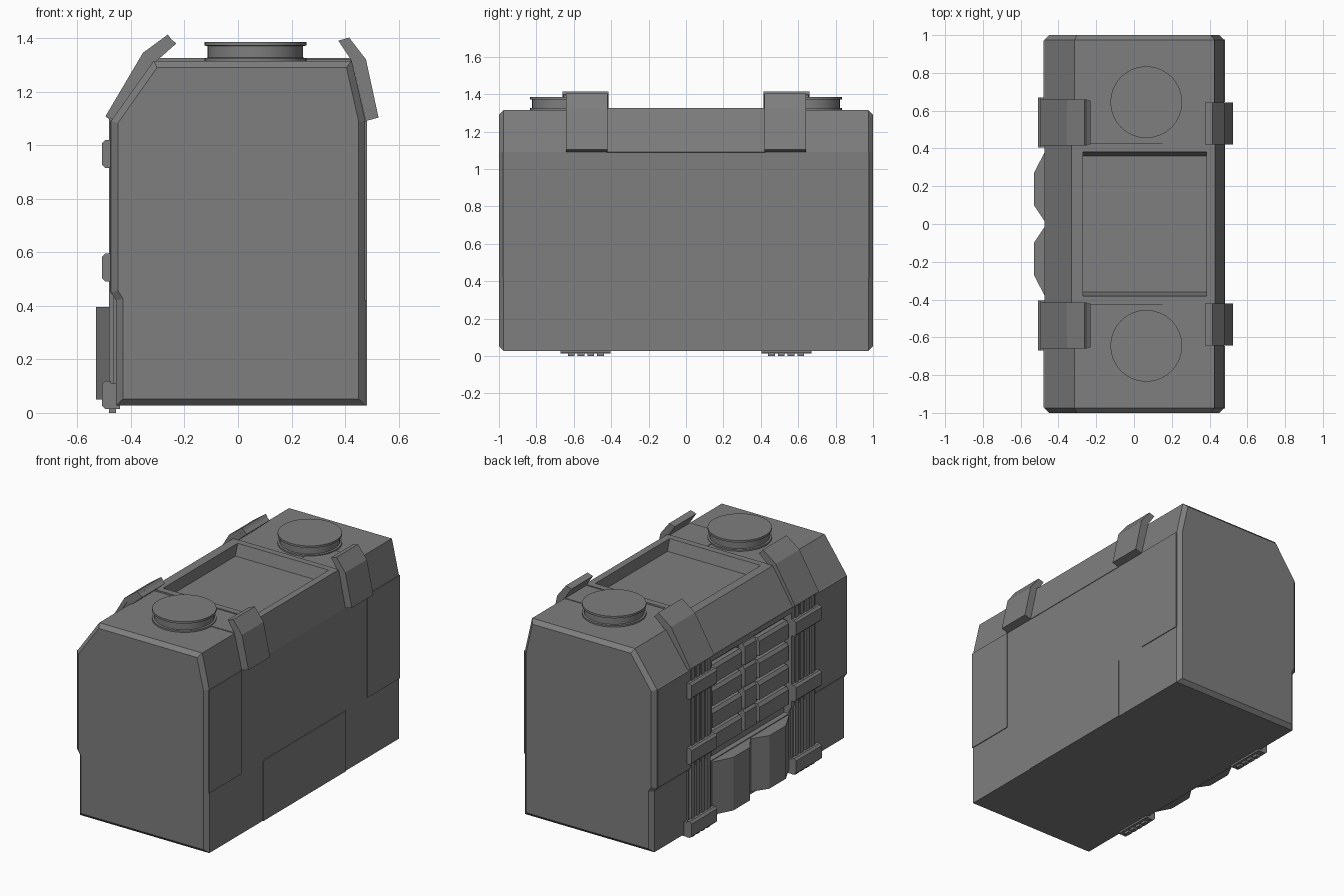
import bpy, bmesh
from math import pi, cos, sin

if "Cube" in bpy.data.objects:
    bpy.data.objects.remove(bpy.data.objects["Cube"])

# Dark grey finish for everything
dark = bpy.data.materials.new("dark_grey")
dark.diffuse_color = (0.21, 0.21, 0.21, 1)
dark.use_nodes = True
dark.node_tree.nodes["Principled BSDF"].inputs["Base Color"].default_value = dark.diffuse_color


def finish(name, bm):
    me = bpy.data.meshes.new(name)
    bm.to_mesh(me)
    bm.free()
    me.materials.append(dark)
    ob = bpy.data.objects.new(name, me)
    bpy.context.collection.objects.link(ob)
    return ob


def prism(name, pts, axis, a, b, bevel=0):
    """Extrude a 2D profile along an axis from a to b, optionally chamfering the ends."""
    place = {'x': lambda p, t: (t, p[0], p[1]),
             'y': lambda p, t: (p[0], t, p[1]),
             'z': lambda p, t: (p[0], p[1], t)}[axis]
    bm = bmesh.new()
    lo = bm.faces.new([bm.verts.new(place(p, a)) for p in pts])
    hi = bm.faces.new([bm.verts.new(place(p, b)) for p in pts])
    ends = list(lo.edges) + list(hi.edges)
    n = len(pts)
    lv, hv = list(lo.verts), list(hi.verts)
    for i in range(n):
        j = (i + 1) % n
        bm.faces.new((lv[i], lv[j], hv[j], hv[i]))
    bmesh.ops.recalc_face_normals(bm, faces=bm.faces[:])
    if bevel:
        bmesh.ops.bevel(bm, geom=ends, offset=bevel, segments=1,
                        affect='EDGES', profile=0.5)
    return finish(name, bm)


def box(name, x0, x1, y0, y1, z0, z1):
    return prism(name, [(x0, y0), (x1, y0), (x1, y1), (x0, y1)], 'z', z0, z1)


def cut(ob, cutter):
    m = ob.modifiers.new("recess", 'BOOLEAN')
    m.operation = 'DIFFERENCE'
    m.solver = 'EXACT'
    m.object = cutter
    cutter.hide_render = True
    cutter.hide_set(True)


def lathe(name, cx, cy, prof, n=32):
    """Closed stack of rings (radius, z)."""
    bm = bmesh.new()
    rings = [[bm.verts.new((cx + r * cos(2 * pi * i / n), cy + r * sin(2 * pi * i / n), z))
              for i in range(n)] for r, z in prof]
    for r0, r1 in zip(rings, rings[1:]):
        for i in range(n):
            j = (i + 1) % n
            bm.faces.new((r0[i], r0[j], r1[j], r1[i]))
    bm.faces.new(rings[0][::-1])
    bm.faces.new(rings[-1])
    ob = finish(name, bm)
    bpy.context.view_layer.objects.active = ob
    ob.select_set(True)
    bpy.ops.object.shade_smooth_by_angle()
    ob.select_set(False)


# Main shell with chamfered ends and a stepped back wall
body = prism("body", [(-0.455, 0.027), (0.476, 0.027), (0.476, 1.09), (0.425, 1.315),
                      (-0.315, 1.315), (-0.474, 1.09), (-0.474, 0.45), (-0.455, 0.42)],
             'y', -1, 1, 0.025)

# Raised centre band over the top
band = prism("top_band", [(-0.45, 1.06), (-0.472, 1.06), (-0.474, 1.095), (-0.33, 1.325),
                          (0.43, 1.325), (0.479, 1.09), (0.45, 1.08)], 'y', -0.425, 0.425)

# Tray recess in the top and the slat recess in the back
tray = prism("tray_cutter", [(-0.387, 1.34), (0.387, 1.34), (0.36, 1.25), (-0.36, 1.25)],
             'x', -0.27, 0.385)
slot = box("slot_cutter", -0.6, -0.42, -0.41, 0.41, 0.40, 1.06)
cut(body, tray)
cut(body, slot)
cut(band, tray)

# Lower panel on the right side
box("lower_panel", 0.46, 0.481, -0.425, 0.425, 0.027, 0.42)

for s in (-1, 1):
    # Corner armour panels
    box("right_corner_panel", 0.46, 0.481, s * 0.645, s * 0.978, 0.42, 1.09)
    prism("left_corner_panel", [(-0.45, 0.425), (-0.478, 0.45), (-0.478, 1.09), (-0.45, 1.105)],
          'y', s * 0.645, s * 0.972)

    # Filler caps
    lathe("filler_cap", 0.065, s * 0.645,
          [(0.19, 1.31), (0.19, 1.325), (0.178, 1.327), (0.178, 1.37), (0.19, 1.372), (0.19, 1.385)])

    # Low strip beside the cap
    box("cap_strip", 0.15, 0.42, s * 0.42, s * 0.642, 1.30, 1.319)

    # Right hooks
    prism("right_hook", [(0.375, 1.39), (0.415, 1.402), (0.478, 1.32), (0.525, 1.103),
                         (0.477, 1.09), (0.425, 1.315)], 'y', s * 0.42, s * 0.642)

    # Left hooks: inner layer and outer plate
    prism("left_hook", [(-0.457, 1.085), (-0.485, 1.11), (-0.345, 1.335), (-0.255, 1.4),
                        (-0.23, 1.38), (-0.315, 1.305)], 'y', s * 0.42, s * 0.655)
    prism("left_hook_plate", [(-0.48, 1.095), (-0.495, 1.108), (-0.355, 1.345), (-0.262, 1.413),
                              (-0.25, 1.397), (-0.335, 1.325)], 'y', s * 0.415, s * 0.66)

    # Webbing strap: vertical ribs held by three chamfered clasps
    box("strap_base", -0.465, -0.45, s * 0.425, s * 0.645, 0.015, 1.1)
    for i in range(4):
        c = s * (0.457 + 0.052 * i)
        box("strap_rib", -0.482, -0.455, c - 0.018, c + 0.018, 0, 1.1)
    for z in (0.067, 0.543, 0.967):
        prism("strap_clasp", [(-0.475, z - 0.053), (-0.495, z - 0.053), (-0.508, z - 0.04),
                              (-0.508, z + 0.04), (-0.495, z + 0.053), (-0.475, z + 0.053)],
              'y', s * 0.405, s * 0.67)
    box("clasp_base", -0.485, -0.44, s * 0.405, s * 0.67, 0.015, 0.11)

    # Faceted pouches
    prism("pouch", [(-0.43, 0), (-0.465, s * 0.002), (-0.53, s * 0.10), (-0.53, s * 0.27),
                    (-0.465, s * 0.395), (-0.43, s * 0.395)], 'z', 0.05, 0.395)

# Slats in the back recess: three columns of four blocks
for k in range(4):
    z = 0.47 + 0.143 * k
    for y0, y1, h in ((-0.39, -0.09, 0.115), (-0.06, 0.06, 0.135), (0.09, 0.39, 0.115)):
        prism("slat", [(-0.41, z), (-0.465, z), (-0.465, z + h - 0.02), (-0.45, z + h), (-0.41, z + h)],
              'y', y0, y1)
